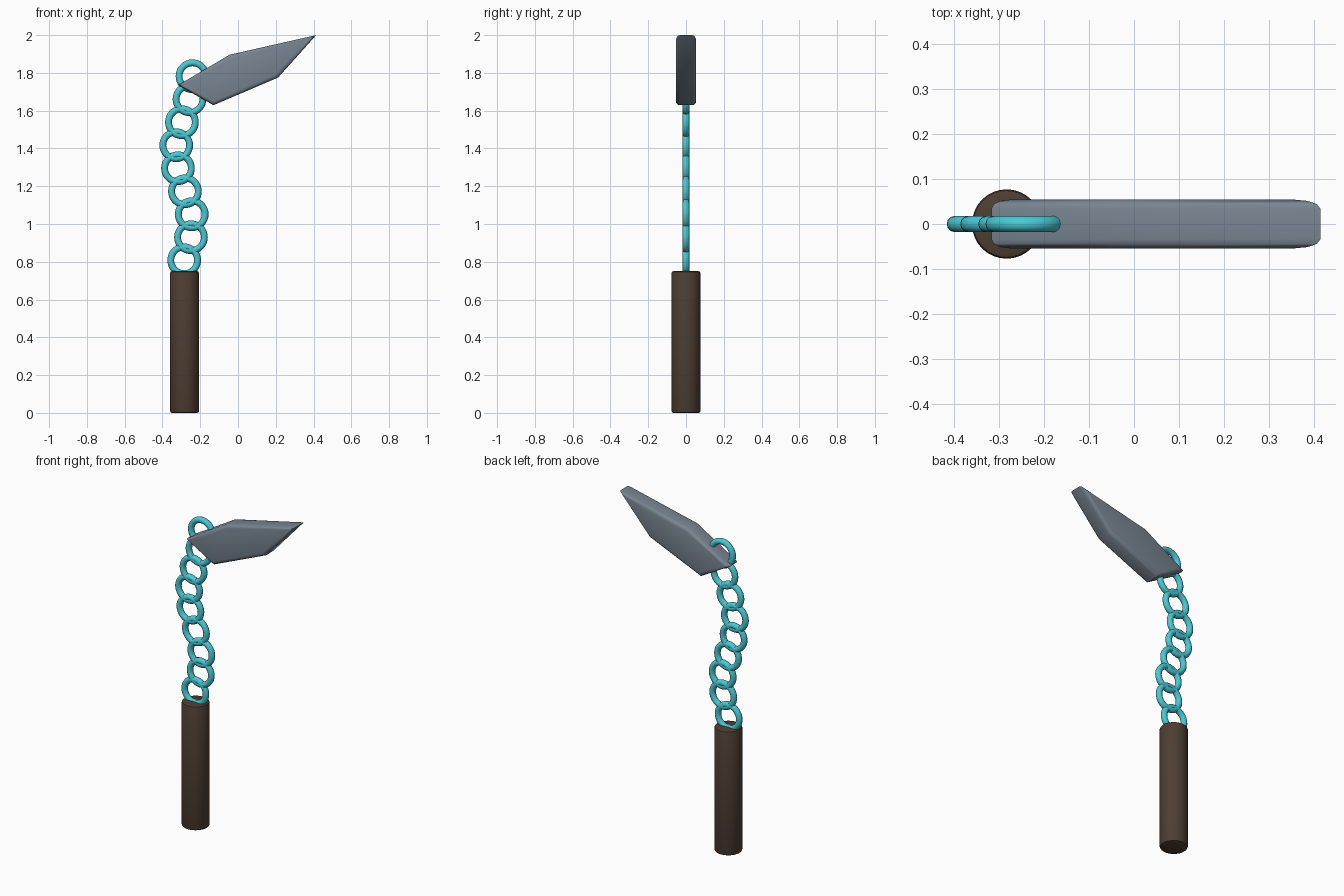
import bpy, bmesh, math

if "Cube" in bpy.data.objects:
    bpy.data.objects.remove(bpy.data.objects["Cube"])


def material(name, rgb):
    m = bpy.data.materials.new(name)
    m.diffuse_color = (*rgb, 1)
    m.use_nodes = True
    m.node_tree.nodes["Principled BSDF"].inputs["Base Color"].default_value = m.diffuse_color
    return m


def finish(obj, name, mat):
    obj.name = name
    obj.data.materials.append(mat)
    bpy.ops.object.select_all(action='DESELECT')
    obj.select_set(True)
    bpy.context.view_layer.objects.active = obj
    bpy.ops.object.shade_smooth_by_angle(angle=math.radians(35))


brown = material("dark_wood", (0.075, 0.048, 0.032))
cyan = material("cyan_metal", (0.07, 0.58, 0.66))
steel = material("steel", (0.19, 0.235, 0.285))

# Handle: cylinder with softened rims
bpy.ops.mesh.primitive_cylinder_add(vertices=32, radius=0.077, depth=0.75, location=(-0.283, 0, 0.375))
handle = bpy.context.object
bm = bmesh.new()
bm.from_mesh(handle.data)
rims = [e for e in bm.edges if abs(e.verts[0].co.z - e.verts[1].co.z) < 1e-4]
bmesh.ops.bevel(bm, geom=rims, offset=0.01, segments=2, profile=0.5, affect='EDGES')
bm.to_mesh(handle.data)
bm.free()
finish(handle, "handle", brown)

# Chain: overlapping flat-lying rings on a wavy path
chain_x = [-0.285, -0.249, -0.245, -0.281, -0.318, -0.327, -0.297, -0.257, -0.241]
for i, x in enumerate(chain_x):
    bpy.ops.mesh.primitive_torus_add(major_radius=0.071, minor_radius=0.018,
                                     major_segments=36, minor_segments=12,
                                     location=(x, 0, 0.808 + i * 0.1218),
                                     rotation=(math.pi / 2, 0, 0))
    finish(bpy.context.object, f"chain_link_{i + 1}", cyan)

# Blade: extruded outline, front and back rims rounded
outline = [(-0.317, 1.735), (-0.13, 1.629), (0.212, 1.775), (0.414, 2.0), (-0.045, 1.896)]
half = 0.054
bm = bmesh.new()
front = bm.faces.new([bm.verts.new((x, -half, z)) for x, z in outline])
ext = bmesh.ops.extrude_face_region(bm, geom=[front], use_keep_orig=True)
bmesh.ops.translate(bm, vec=(0, 2 * half, 0),
                    verts=[g for g in ext["geom"] if isinstance(g, bmesh.types.BMVert)])
bmesh.ops.recalc_face_normals(bm, faces=bm.faces)
rims = [e for e in bm.edges if abs(e.verts[0].co.y - e.verts[1].co.y) < 1e-4]
bmesh.ops.bevel(bm, geom=rims, offset=0.02, segments=3, profile=0.5, affect='EDGES')
mesh = bpy.data.meshes.new("blade")
bm.to_mesh(mesh)
bm.free()
blade = bpy.data.objects.new("blade", mesh)
bpy.context.collection.objects.link(blade)
finish(blade, "blade", steel)
